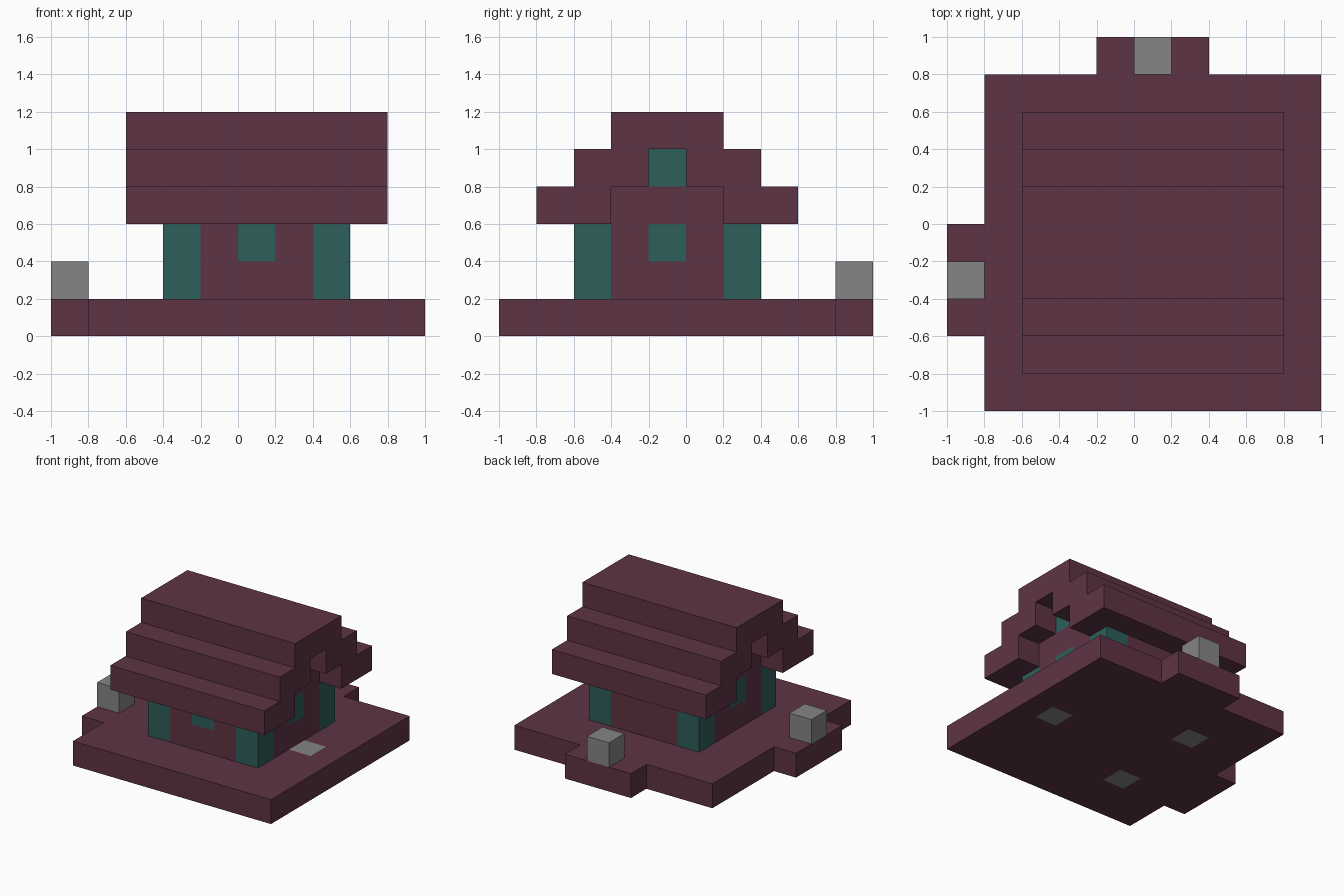
import bpy
import bmesh

if "Cube" in bpy.data.objects:
    bpy.data.objects.remove(bpy.data.objects["Cube"], do_unlink=True)

U = 0.2      # edge of one building block
MID_Y = -0.1  # ridge line of the house
MID_X = 0.1


def material(name, rgb):
    m = bpy.data.materials.new(name)
    m.use_nodes = True
    m.diffuse_color = (*rgb, 1)
    m.node_tree.nodes["Principled BSDF"].inputs["Base Color"].default_value = (*rgb, 1)
    return m


plum = material("plum", (0.112, 0.034, 0.058))
teal = material("teal", (0.026, 0.114, 0.102))
grey = material("grey", (0.235, 0.235, 0.235))


def add_object(name, bm, *mats):
    mesh = bpy.data.meshes.new(name)
    bm.to_mesh(mesh)
    bm.free()
    for m in mats:
        mesh.materials.append(m)
    ob = bpy.data.objects.new(name, mesh)
    bpy.context.scene.collection.objects.link(ob)
    return ob


def box(name, mat, centre, size=(U, U, U)):
    bm = bmesh.new()
    bmesh.ops.create_cube(bm, size=1)
    bmesh.ops.scale(bm, vec=size, verts=bm.verts)
    bmesh.ops.translate(bm, vec=centre, verts=bm.verts)
    return add_object(name, bm, mat)


# Ground slab: a tiled footprint with two tabs and three grey tiles
def in_footprint(x, y):
    main = x > -0.8 and y < 0.8
    side_tab = x < -0.8 and -0.6 < y < 0
    back_tab = y > 0.8 and -0.2 < x < 0.4
    return main or side_tab or back_tab


grey_tiles = [(0.7, -0.1), (-0.3, 0.3), (-0.3, -0.5)]
bm = bmesh.new()
for i in range(10):
    for j in range(10):
        x, y = -0.9 + i * U, -0.9 + j * U
        if in_footprint(x, y):
            h = U / 2
            f = bm.faces.new([bm.verts.new((x + a * h, y + b * h, 0))
                              for a, b in ((-1, -1), (1, -1), (1, 1), (-1, 1))])
            f.material_index = int(any(abs(x - p) + abs(y - q) < 0.05 for p, q in grey_tiles))
bmesh.ops.remove_doubles(bm, verts=bm.verts, dist=0.001)
slab = add_object("ground_slab", bm, plum, grey)
thick = slab.modifiers.new("thickness", "SOLIDIFY")
thick.thickness = U
thick.offset = 1

# Grey blocks on the tabs
box("side_block", grey, (-0.9, -0.3, 0.3))
box("back_block", grey, (0.1, 0.9, 0.3))

# Corner posts
for sx, side in ((-1, "right"), (1, "left")):
    for sy, end in ((-1, "front"), (1, "back")):
        box(f"{end}_{side}_post", teal, (MID_X + sx * 0.4, MID_Y + sy * 0.4, 0.4), (U, U, 2 * U))


# Wall three blocks wide between two posts, with a window in its upper middle
def window_wall(name, x, y, along_x):
    dx, dy = (1, 0) if along_x else (0, 1)
    box(name + "_wall_low", plum, (x, y, 0.3), (U + 2 * U * dx, U + 2 * U * dy, U))
    for s, part in ((-1, "a"), (1, "b")):
        box(f"{name}_wall_{part}", plum, (x + s * U * dx, y + s * U * dy, 0.5))
    box(name + "_window", teal, (x, y, 0.5))


window_wall("front", MID_X, -0.5, True)
box("back_wall", plum, (MID_X, 0.3, 0.4), (3 * U, U, 2 * U))

# End walls with their gables
for s, side in ((-1, "right"), (1, "left")):
    x = MID_X + s * 0.4
    window_wall(side, x, MID_Y, False)
    box(side + "_gable", plum, (x, MID_Y, 0.7), (U, 3 * U, U))
    box(side + "_gable_window", teal, (x, MID_Y, 0.9))

# Stepped roof: half profile (distance from ridge, height), mirrored and extruded
outer = [(0.3, 1.2), (0.3, 1.0), (0.5, 1.0), (0.5, 0.8), (0.7, 0.8), (0.7, 0.6)]
inner = [(0.3, 0.6), (0.3, 0.8), (0.1, 0.8), (0.1, 1.0)]
half = outer + inner
profile = half + [(-d, z) for d, z in reversed(half)]
bm = bmesh.new()
ends = [[bm.verts.new((x, MID_Y + d, z)) for d, z in profile] for x in (-0.6, 0.8)]
bm.faces.new(ends[0])
bm.faces.new(ends[1])
for k in range(len(profile)):
    n = (k + 1) % len(profile)
    bm.faces.new((ends[0][k], ends[0][n], ends[1][n], ends[1][k]))
bmesh.ops.recalc_face_normals(bm, faces=bm.faces)
add_object("stepped_roof", bm, plum)
